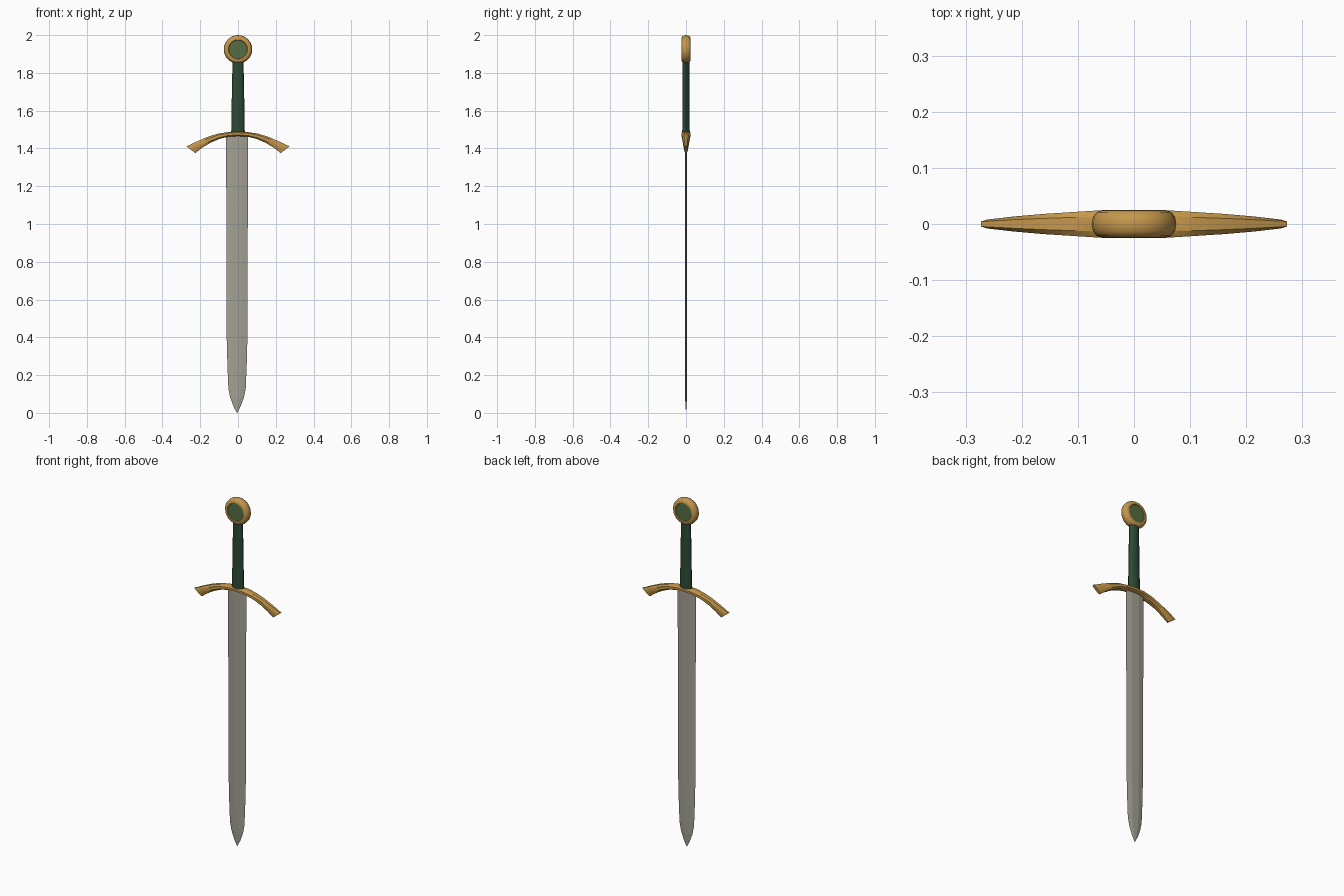
import bpy, bmesh, math

if "Cube" in bpy.data.objects:
    bpy.data.objects.remove(bpy.data.objects["Cube"])


def material(name, rgb):
    m = bpy.data.materials.new(name)
    m.diffuse_color = (*rgb, 1.0)
    m.use_nodes = True
    m.node_tree.nodes["Principled BSDF"].inputs["Base Color"].default_value = m.diffuse_color
    return m


GOLD = material("gold", (0.56, 0.31, 0.07))
STEEL = material("steel", (0.37, 0.355, 0.295))
LEATHER = material("dark green leather", (0.026, 0.068, 0.036))
ENAMEL = material("green enamel", (0.09, 0.155, 0.055))


def loft(name, rings, mats, closed_ends=True, smooth=None):
    """Skin a list of equal-length point rings and cap both ends."""
    bm = bmesh.new()
    loops = [[bm.verts.new(p) for p in ring] for ring in rings]
    n = len(loops[0])
    for a, b in zip(loops, loops[1:]):
        for i in range(n):
            j = (i + 1) % n
            bm.faces.new((a[i], a[j], b[j], b[i]))
    caps = [bm.faces.new(loops[0]), bm.faces.new(loops[-1])]
    for c in caps:
        c.material_index = len(mats) - 1
    bmesh.ops.recalc_face_normals(bm, faces=bm.faces)
    me = bpy.data.meshes.new(name)
    bm.to_mesh(me)
    bm.free()
    for m in mats:
        me.materials.append(m)
    ob = bpy.data.objects.new(name, me)
    bpy.context.collection.objects.link(ob)
    if smooth:
        bpy.ops.object.select_all(action='DESELECT')
        ob.select_set(True)
        bpy.context.view_layer.objects.active = ob
        bpy.ops.object.shade_smooth_by_angle(angle=math.radians(smooth))
    return ob


# Blade: flattened hexagonal section, narrowing to a point
BLADE_X = -0.005
rings = []
for z, w in [(1.475, .058), (0.40, .055), (0.25, .051), (0.13, .046),
             (0.08, .036), (0.035, .019), (0.0, .001)]:
    t = 0.0055 * min(1, w / 0.04)
    f = w * 0.4
    rings.append([(BLADE_X + x, y, z) for x, y in
                  [(-w, 0), (-f, -t), (f, -t), (w, 0), (f, t), (-f, t)]])
loft("blade", rings, [STEEL])

# Crossguard: drooping arms that flare in height and thin in depth
half = [  # top x, top z, bottom x, bottom z, half depth
    (0.05, 1.487, 0.05, 1.463, .025),
    (0.108, 1.478, 0.10, 1.450, .0215),
    (0.165, 1.460, 0.148, 1.429, .018),
    (0.22, 1.436, 0.192, 1.402, .0135),
    (0.273, 1.411, 0.226, 1.375, .008)]
stations = [(-a, b, -c, d, e) for a, b, c, d, e in reversed(half)]
stations += [(0, 1.49, 0, 1.465, .025)] + half
rings = []
for tx, tz, bx, bz, d in stations:
    ring = []
    for y, s in [(-.55, 0), (-1, .25), (-1, .75), (-.55, 1),
                 (.55, 1), (1, .75), (1, .25), (.55, 0)]:
        ring.append((tx + (bx - tx) * s, y * d, tz + (bz - tz) * s))
    rings.append(ring)
loft("crossguard", rings, [GOLD], smooth=30)

# Grip: oval tube, a little wider at the guard
rings = []
for z, rx, ry in [(1.475, .036, .020), (1.62, .034, .019), (1.87, .029, .018)]:
    rings.append([(rx * math.cos(i * math.tau / 12),
                   ry * math.sin(i * math.tau / 12), z) for i in range(12)])
loft("grip", rings, [LEATHER], smooth=40)

# Pommel: rounded wheel lying across y, with enamel discs on both faces
profile = [(.049, .021), (.051, .024), (.057, .0245), (.067, .021), (.073, .013)]
profile = [(r, -y) for r, y in profile] + [(.0755, 0)] + [(r, y) for r, y in reversed(profile)]
rings = [[(r * math.cos(i * math.tau / 24), y, 1.9245 + r * math.sin(i * math.tau / 24))
          for i in range(24)] for r, y in profile]
loft("pommel", rings, [GOLD, ENAMEL], smooth=40)
